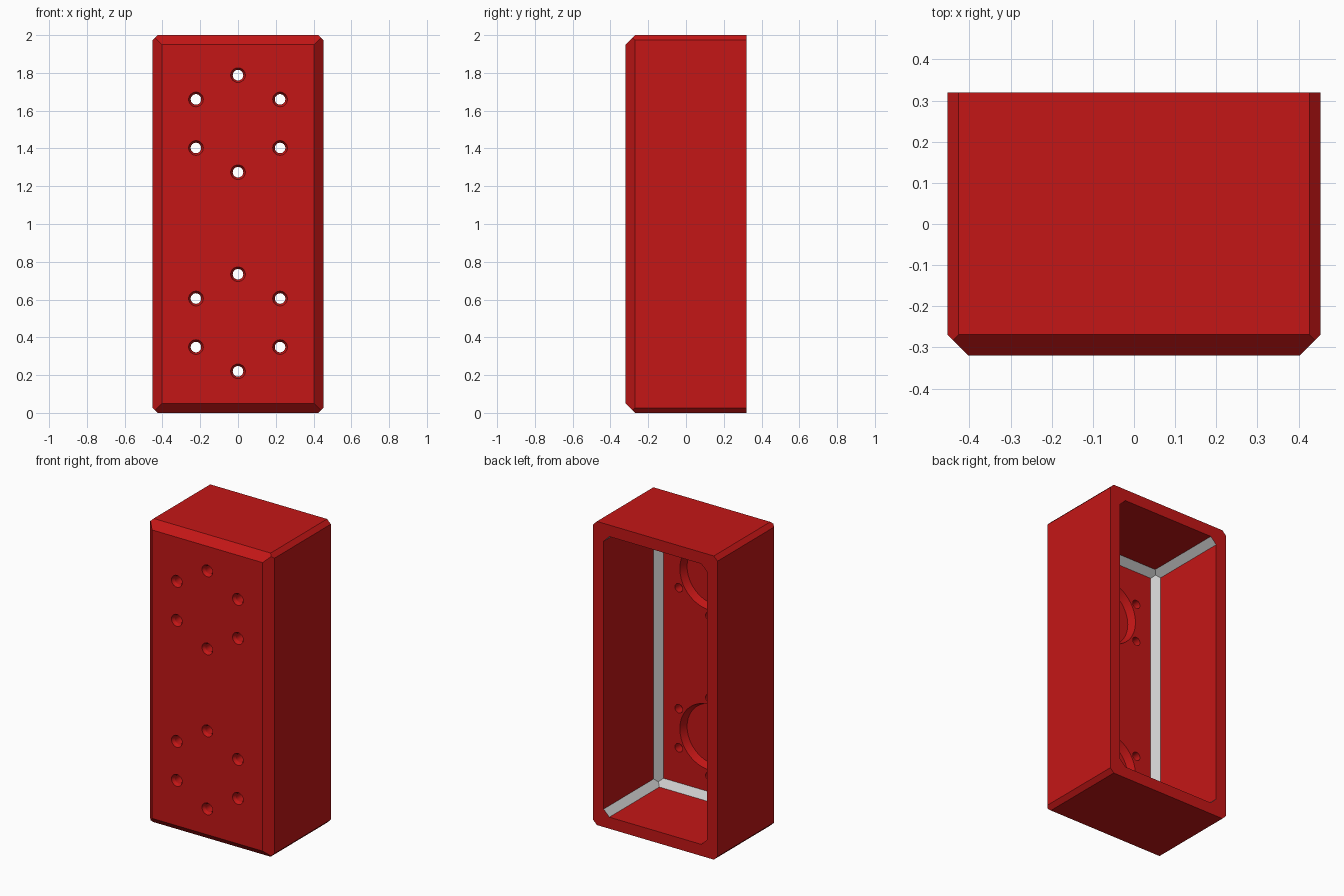
import bpy, bmesh
from math import cos, sin, pi, radians
from mathutils import Vector

if "Cube" in bpy.data.objects:
    bpy.data.objects.remove(bpy.data.objects["Cube"])

HX, HY, HZ = 0.453, 0.319, 1.0
WALL = 0.076
CENTRES = (0.477, 1.531)


def finish(bm, name):
    bmesh.ops.recalc_face_normals(bm, faces=bm.faces[:])
    me = bpy.data.meshes.new(name)
    bm.to_mesh(me)
    bm.free()
    ob = bpy.data.objects.new(name, me)
    bpy.context.collection.objects.link(ob)
    return ob


def chamfered_box(name, hx, y0, y1, hz, front, corner):
    """Box with its front edges and its four long corners planed off at 45 degrees."""
    bm = bmesh.new()
    bmesh.ops.create_cube(bm, size=1)
    for v in bm.verts:
        v.co = (v.co.x * 2 * hx, y0 if v.co.y < 0 else y1, v.co.z * 2 * hz)
    cuts = []
    for s in (-1, 1):
        cuts.append(((s * hx, y0 + front, 0), (s, -1, 0)))
        cuts.append(((0, y0 + front, s * hz), (0, -1, s)))
        for t in (-1, 1):
            cuts.append(((s * hx, 0, t * (hz - corner)), (s, 0, t)))
    for co, no in cuts:
        res = bmesh.ops.bisect_plane(bm, geom=bm.verts[:] + bm.edges[:] + bm.faces[:],
                                     plane_co=co, plane_no=Vector(no).normalized(),
                                     clear_outer=True, dist=1e-6)
        edges = [e for e in res['geom_cut'] if isinstance(e, bmesh.types.BMEdge)]
        bmesh.ops.contextual_create(bm, geom=edges)
    bmesh.ops.translate(bm, verts=bm.verts[:], vec=(0, 0, HZ))
    return finish(bm, name)


def lathe(bm, x, z, profile, n):
    """Closed turned solid along y from (y, radius) pairs."""
    rings = [[bm.verts.new((x + r * cos(2 * pi * i / n), y, z + r * sin(2 * pi * i / n)))
              for i in range(n)] for y, r in profile]
    for a, b in zip(rings, rings[1:]):
        for i in range(n):
            j = (i + 1) % n
            bm.faces.new((a[i], a[j], b[j], b[i]))
    bm.faces.new(rings[0])
    bm.faces.new(rings[-1])


# Outer shell and inner cavity
case = chamfered_box("enclosure", HX, -HY, HY, HZ, 0.05, 0.027)
inner_y = -HY + WALL
cavity = chamfered_box("cavity_cutter", HX - WALL, inner_y, HY + 0.1, HZ - WALL, 0.042, 0.042)

# Countersunk screw holes and blind driver recesses
bm = bmesh.new()
for zc in CENTRES:
    lathe(bm, 0, zc, [(inner_y - 0.05, 0.197), (inner_y, 0.215), (inner_y + 0.02, 0.215)], 64)
    for k in range(6):
        a = radians(90 + 60 * k)
        lathe(bm, 0.257 * cos(a), zc + 0.257 * sin(a),
              [(-HY - 0.02, 0.039), (-HY, 0.039), (-HY + 0.02, 0.028), (inner_y + 0.02, 0.028)], 32)
holes = finish(bm, "hole_cutter")

bpy.context.view_layer.objects.active = case
for cutter in (cavity, holes):
    cutter.hide_render = True
    mod = case.modifiers.new(cutter.name, 'BOOLEAN')
    mod.operation = 'DIFFERENCE'
    mod.solver = 'EXACT'
    mod.object = cutter
    bpy.ops.object.modifier_apply(modifier=mod.name)
    bpy.data.objects.remove(cutter)

# Red body, with the inner corner chamfers left grey
red = bpy.data.materials.new("red")
red.diffuse_color = (0.55, 0.008, 0.008, 1)
red.use_nodes = True
red.node_tree.nodes["Principled BSDF"].inputs["Base Color"].default_value = red.diffuse_color
grey = bpy.data.materials.new("grey")
grey.diffuse_color = (0.8, 0.8, 0.8, 1)
grey.use_nodes = True
grey.node_tree.nodes["Principled BSDF"].inputs["Base Color"].default_value = grey.diffuse_color
case.data.materials.clear()
case.data.materials.append(red)
case.data.materials.append(grey)
for p in case.data.polygons:
    c, n = p.center, p.normal
    diagonal = sum(abs(abs(v) - 0.7071) < 0.01 for v in n) == 2
    inside = abs(c.x) < HX - WALL + 0.001 and abs(c.z - HZ) < HZ - WALL + 0.001 and c.y > inner_y + 0.005
    p.material_index = 1 if diagonal and inside else 0

# Smooth hole walls, crisp edges
case.select_set(True)
bpy.ops.object.shade_smooth_by_angle(angle=radians(20))
